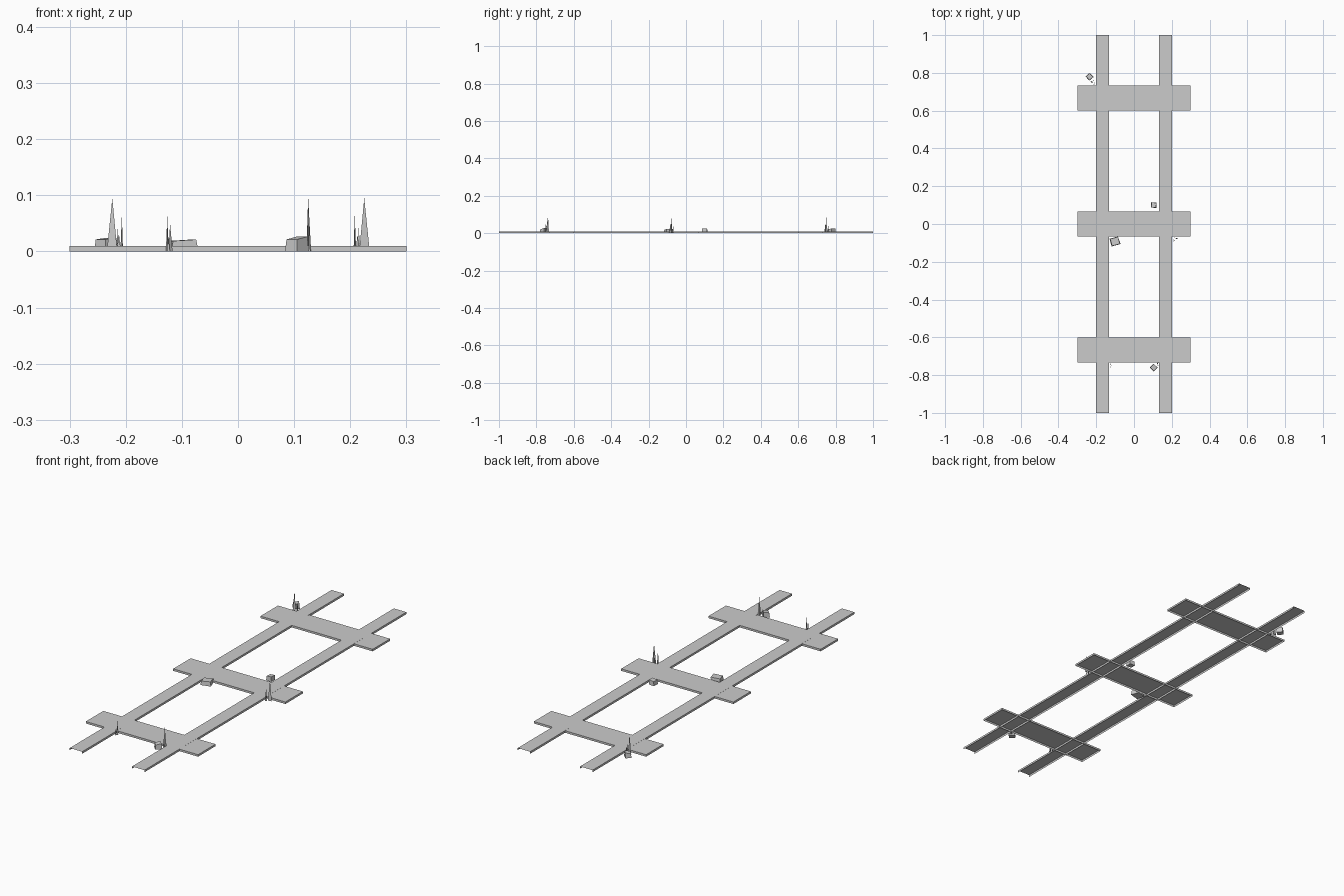
import bpy, bmesh, math
from mathutils import Matrix, Vector

cube = bpy.data.objects.get("Cube")
if cube:
    bpy.data.objects.remove(cube, do_unlink=True)

grey = bpy.data.materials.new("plain_grey")
grey.use_nodes = True
colour = (0.6, 0.6, 0.6, 1)
grey.diffuse_color = colour
grey.node_tree.nodes["Principled BSDF"].inputs["Base Color"].default_value = colour


def finish(bm, name):
    mesh = bpy.data.meshes.new(name)
    bm.to_mesh(mesh)
    bm.free()
    mesh.materials.append(grey)
    ob = bpy.data.objects.new(name, mesh)
    bpy.context.collection.objects.link(ob)
    return ob


def shell(name, x, y, width, length, height, open_ends):
    """Box without a bottom, and without its y ends when open_ends is set."""
    bm = bmesh.new()
    place = Matrix.Translation((x, y, height / 2)) @ Matrix.Diagonal((width, length, height, 1))
    bmesh.ops.create_cube(bm, size=1, matrix=place)
    bm.normal_update()
    gone = [f for f in bm.faces
            if f.normal.z < -0.5 or (open_ends and abs(f.normal.y) > 0.5)]
    bmesh.ops.delete(bm, geom=gone, context='FACES')
    finish(bm, name)


def rock(name, x, y, size, height, turn, tilt):
    """Block with a narrowed, sloping top."""
    bm = bmesh.new()
    bmesh.ops.create_cube(bm, size=1)
    for v in bm.verts:
        if v.co.z > 0:
            v.co.x *= 0.85
            v.co.y *= 0.9
            v.co.z += tilt * v.co.x
        elif v.co.x > 0 and v.co.y > 0:
            v.co.x *= 0.8
        v.co.z += 0.5
    place = (Matrix.Translation((x, y, 0)) @ Matrix.Rotation(math.radians(turn), 4, 'Z')
             @ Matrix.Diagonal((size[0], size[1], height, 1)))
    bm.transform(place)
    finish(bm, name)


def tuft(name, x, y, blades):
    """Slim three-sided spikes: offset x, offset y, width, height, turn."""
    bm = bmesh.new()
    for dx, dy, width, height, turn in blades:
        place = (Matrix.Translation((x + dx, y + dy, height / 2))
                 @ Matrix.Rotation(math.radians(turn), 4, 'Z')
                 @ Matrix.Diagonal((width, width * 0.4, height, 1)))
        bmesh.ops.create_cone(bm, segments=3, radius1=0.55, radius2=0, depth=1,
                              cap_ends=True, matrix=place)
    finish(bm, name)


# Two rails, open below and at the ends
for side, x in (("right", -1 / 6), ("left", 1 / 6)):
    shell(side + "_rail", x, 0, 1 / 15, 2, 0.01, True)

# Three crossing sleepers, open below
for place, y in (("front", -2 / 3), ("middle", 0), ("back", 2 / 3)):
    shell(place + "_sleeper", 0, y, 0.6, 2 / 15, 0.0098, False)

# Loose stones
rock("back_stone", -0.235, 0.78, (0.03, 0.03), 0.023, 40, 0.15)
rock("middle_right_stone", -0.1, -0.092, (0.05, 0.042), 0.02, 15, 0.15)
rock("middle_left_stone", 0.105, 0.1, (0.03, 0.028), 0.022, -5, 0.2)
rock("front_stone", 0.105, -0.76, (0.03, 0.03), 0.024, 45, 0.25)

# Grass tufts beside the track
wide = [(0.01, 0, 0.02, 0.095, 10), (-0.007, -0.006, 0.01, 0.065, 70),
        (0, 0.008, 0.009, 0.045, 120), (-0.002, -0.012, 0.01, 0.03, 30)]
tuft("middle_grass", 0.215, -0.077, wide)
tuft("back_grass", -0.214, 0.752, [(-dx, dy, w, h, -t) for dx, dy, w, h, t in wide])
slim = [(0, 0, 0.012, 0.065, 80), (0.005, -0.008, 0.01, 0.05, 40),
        (0.002, -0.015, 0.01, 0.03, 110)]
tuft("front_right_grass", -0.126, -0.742, slim)
tuft("front_left_grass", 0.125, -0.738,
     [(0, 0, 0.016, 0.097, 60), (0.002, -0.01, 0.01, 0.05, 100)])
